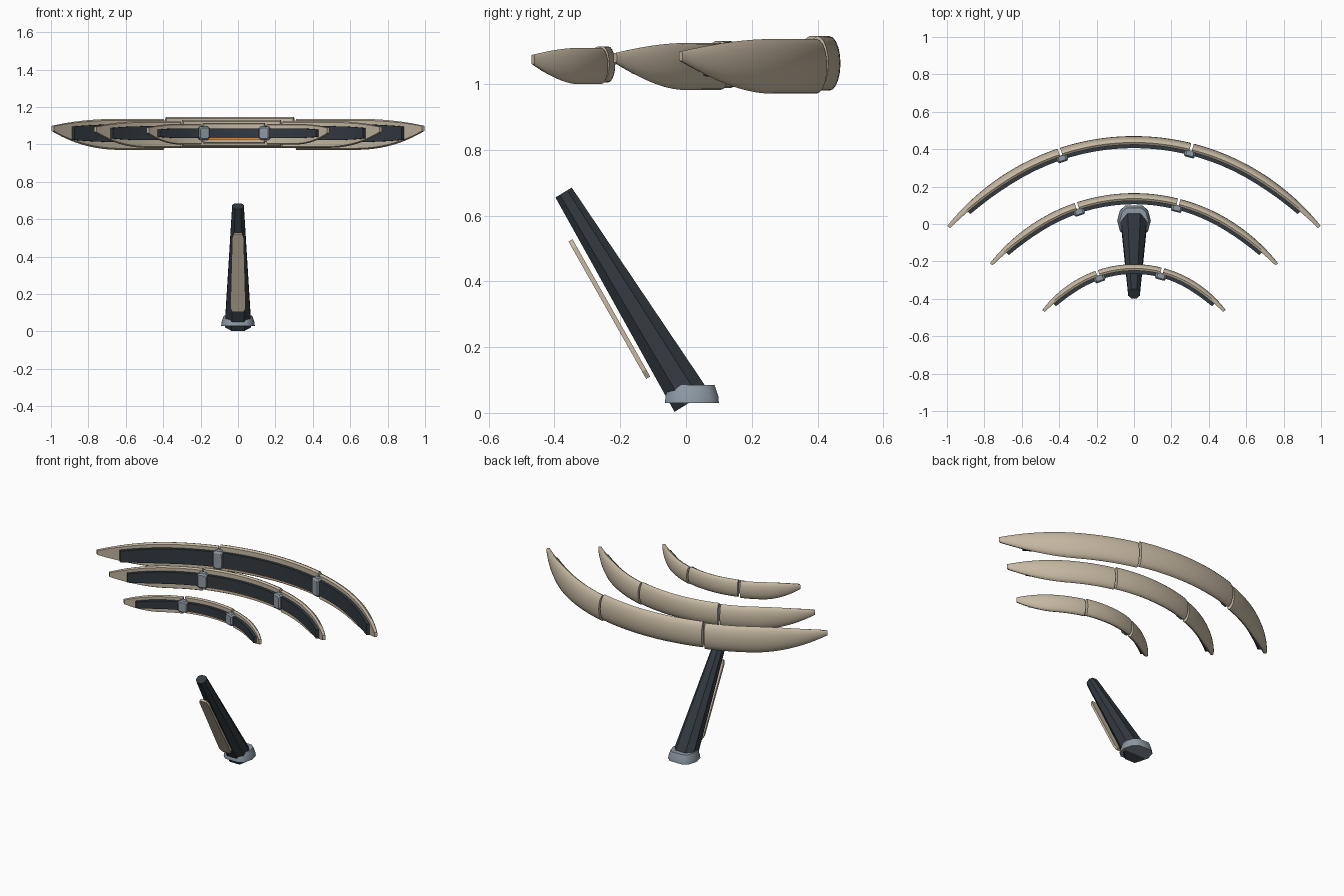
import bpy, bmesh
from math import sin, cos, pi, asin, radians
from mathutils import Vector, Matrix

cube = bpy.data.objects.get("Cube")
if cube:
    bpy.data.objects.remove(cube, do_unlink=True)


def material(name, color, rough=0.6):
    m = bpy.data.materials.new(name)
    m.use_nodes = True
    m.diffuse_color = (*color, 1)
    bsdf = m.node_tree.nodes["Principled BSDF"]
    bsdf.inputs["Base Color"].default_value = (*color, 1)
    bsdf.inputs["Roughness"].default_value = rough
    return m


SAND = material("sand_beige", (0.56, 0.48, 0.36))
DARK = material("dark_slate", (0.032, 0.042, 0.052))
STEEL = material("steel_grey", (0.27, 0.32, 0.37))
ORANGE = material("orange", (0.75, 0.27, 0.04))


def loft(name, rings, mat, smooth=None):
    """Skin a list of equal-length point rings and cap both ends."""
    bm = bmesh.new()
    rows = [[bm.verts.new(p) for p in ring] for ring in rings]
    n = len(rows[0])
    for a, b in zip(rows, rows[1:]):
        for i in range(n):
            j = (i + 1) % n
            bm.faces.new((a[i], a[j], b[j], b[i]))
    bm.faces.new(rows[0])
    bm.faces.new(rows[-1])
    bmesh.ops.recalc_face_normals(bm, faces=bm.faces)
    mesh = bpy.data.meshes.new(name)
    bm.to_mesh(mesh)
    bm.free()
    mesh.materials.append(mat)
    ob = bpy.data.objects.new(name, mesh)
    bpy.context.collection.objects.link(ob)
    if smooth:
        bpy.ops.object.select_all(action="DESELECT")
        ob.select_set(True)
        bpy.context.view_layer.objects.active = ob
        bpy.ops.object.shade_smooth_by_angle(angle=radians(smooth))
    return ob


def chamfered(w, h, c):
    """Rectangle outline with cut corners, centred on the origin."""
    w, h = w / 2, h / 2
    return [(w, h - c), (w - c, h), (c - w, h), (-w, h - c),
            (-w, c - h), (c - w, -h), (w - c, -h), (w, c - h)]


def span(a, b, n):
    return [a + (b - a) * i / n for i in range(n + 1)]


class Arc:
    """One curved blade: three shells, an inner strip and two clamps."""

    def __init__(self, name, reach, sag, apex, tip, body, bulge, lift, strip):
        self.name, self.tip, self.body = name, tip, body
        self.bulge, self.lift, self.strip = bulge, lift, strip
        self.r = (reach ** 2 + sag ** 2) / (2 * sag)
        self.cy = apex - self.r
        self.half = asin(reach / self.r)

    def point(self, a, depth, z):
        r = self.r - depth
        return Vector((r * sin(a), self.cy + r * cos(a), z))

    def fullness(self, a):
        u = min(1, (1 - abs(a) / self.half) / 0.4)
        return 1 - (1 - u) ** 2

    def depth(self, a):
        return 0.005 + self.bulge * (0.2 + 0.8 * self.fullness(a))

    def shell(self, part, a0, a1, lift=0):
        rings = []
        for a in span(a0, a1, 20):
            f, d = self.fullness(a), self.depth(a)
            low = self.tip[0] + (self.body[0] - self.tip[0]) * f + lift
            high = self.tip[1] + (self.body[1] - self.tip[1]) * f + lift
            mid, hh = (low + high) / 2, (high - low) / 2
            ring = [self.point(a, (d - 0.005) * (1 - cos(p)), mid + hh * sin(p))
                    for p in span(-pi / 2, pi / 2, 10)]
            ring += [self.point(a, d + 0.007, mid + s * hh * 0.9) for s in (1, -1)]
            rings.append(ring)
        loft(f"{self.name}_{part}_shell", rings, SAND, 40)

    def band(self, part, a0, a1, z, height, thick, mat):
        rings = []
        for a in span(a0, a1, 28):
            d = self.depth(a) + 0.005
            h = height * (0.5 + 0.5 * self.fullness(a)) / 2
            rings.append([self.point(a, d, z - h), self.point(a, d, z + h),
                          self.point(a, d + thick, z + h), self.point(a, d + thick, z - h)])
        loft(f"{self.name}_{part}", rings, mat, 30)

    def clamp(self, part, a):
        w, h = 0.058, self.strip + 0.02
        rings = []
        for d, s in ((0.0, 1), (0.03, 1), (0.038, 0.8)):
            depth = self.depth(a) + d
            rings.append([self.point(a, depth, 1.06) + Vector((x * s * cos(a), -x * s * sin(a), z * s))
                          for x, z in chamfered(w, h, 0.01)])
        loft(f"{self.name}_{part}_clamp", rings, STEEL)

    def build(self):
        left, right, gap = 0.276 * self.half, -0.357 * self.half, 0.007 / self.r
        self.shell("right", -self.half, right - gap)
        self.shell("middle", right + gap, left - gap, self.lift)
        self.shell("left", left + gap, self.half)
        end = self.half * 0.885
        self.band("inner_strip", -end, end, 1.06, self.strip, 0.02, DARK)
        self.band("accent_line", right, left, 1.057 - self.strip / 2, 0.007, 0.015, ORANGE)
        self.clamp("right", right)
        self.clamp("left", left)


Arc("rear_blade", 0.998, 0.48, 0.47, (1.07, 1.10), (0.971, 1.137), 0.034, 0.009, 0.095).build()
Arc("centre_blade", 0.77, 0.375, 0.165, (1.065, 1.095), (0.982, 1.125), 0.029, 0.006, 0.075).build()
Arc("front_blade", 0.49, 0.245, -0.215, (1.06, 1.09), (1.0, 1.11), 0.022, 0.005, 0.052).build()

# Leaning post: local z runs along the post
lean = Matrix.Translation((0, 0.017, 0.035)) @ Matrix.Rotation(radians(31.5), 4, "X")
loft("post", [[lean @ Vector((x, y, z)) for x, y in chamfered(w, d, w * 0.25)]
              for z, w, d in ((0, 0.14, 0.122), (0.745, 0.062, 0.058))], DARK)

# Thin front panel standing just off the post
tilt = Matrix.Translation((0, -0.115, 0.107)) @ Matrix.Rotation(radians(29.5), 4, "X")
outline = [(0.03, 0), (0.041, 0.025), (0.031, 0.455), (0.022, 0.48)]
outline += [(-x, z) for x, z in reversed(outline)]
loft("post_panel", [[tilt @ Vector((x, y, z)) for x, z in outline]
                    for y in (-0.007, 0.007)], SAND)

# Flared collar around the foot
corners = [(0.09, 0.0), (0.075, 0.056), (0.045, 0.082)]
corners += [(-x, y) for x, y in reversed(corners)]
corners += [(-0.075, -0.056), (-0.045, -0.082), (0.045, -0.082), (0.075, -0.056)]
loft("foot_collar", [[(x * s, 0.018 + y * s, z) for x, y in corners]
                     for z, s in ((0.03, 1), (0.05, 0.98), (0.085, 0.84))], STEEL, 50)
